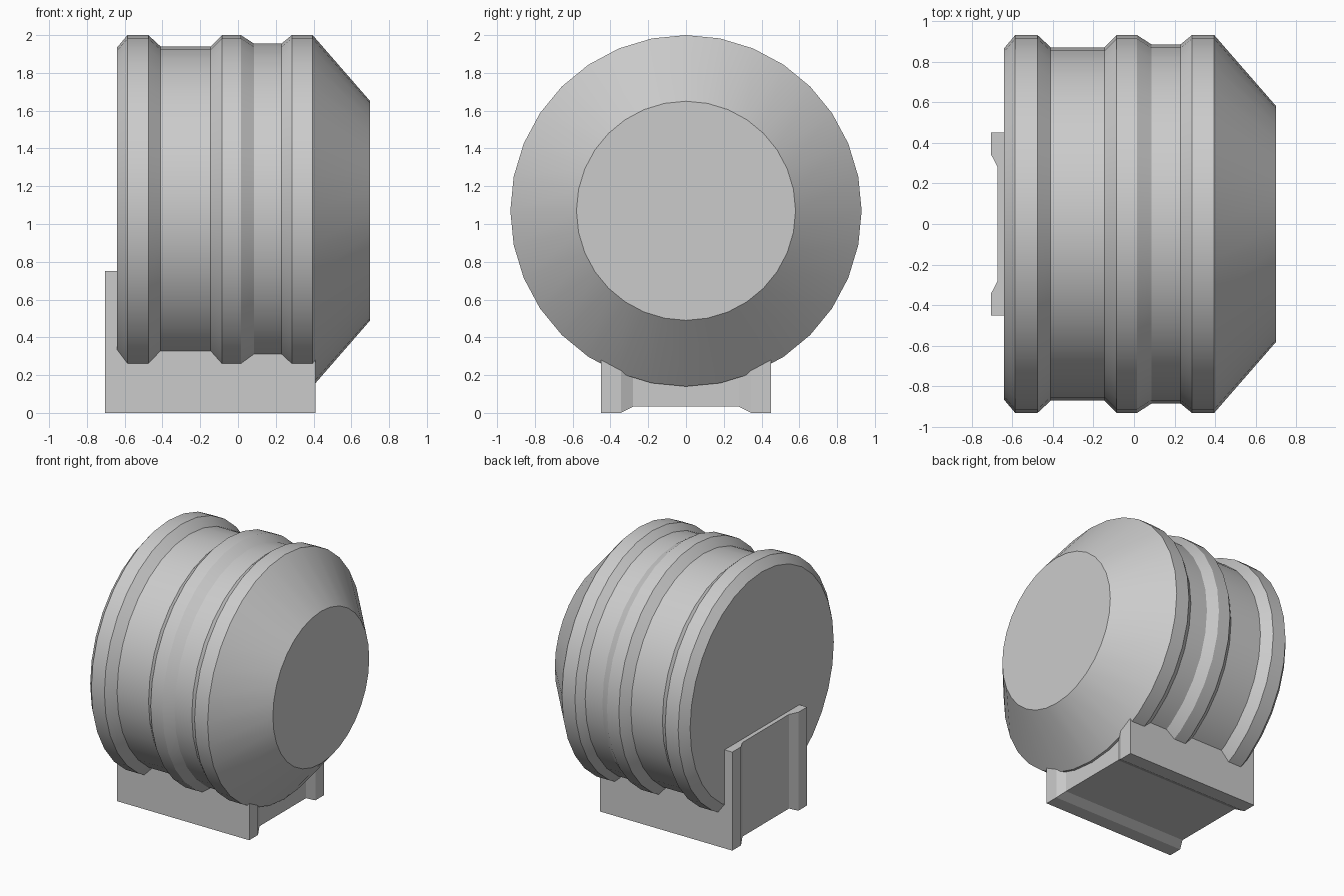
import bpy
import bmesh
from math import cos, sin, tau, radians

cube = bpy.data.objects.get("Cube")
if cube:
    bpy.data.objects.remove(cube, do_unlink=True)

GREY = (0.6, 0.6, 0.6, 1.0)
grey = bpy.data.materials.new("plain grey")
grey.use_nodes = True
grey.diffuse_color = GREY
grey.node_tree.nodes["Principled BSDF"].inputs["Base Color"].default_value = GREY


def loft(name, rings):
    """Skin a row of equal closed loops and cap both ends."""
    bm = bmesh.new()
    loops = [[bm.verts.new(p) for p in ring] for ring in rings]
    for a, b in zip(loops, loops[1:]):
        for i in range(len(a)):
            j = (i + 1) % len(a)
            bm.faces.new((a[i], a[j], b[j], b[i]))
    bm.faces.new(loops[0])
    bm.faces.new(loops[-1])
    bmesh.ops.recalc_face_normals(bm, faces=bm.faces)
    mesh = bpy.data.meshes.new(name)
    bm.to_mesh(mesh)
    bm.free()
    mesh.materials.append(grey)
    obj = bpy.data.objects.new(name, mesh)
    bpy.context.collection.objects.link(obj)
    return obj


# Drum: ribbed lathe shape lying along x, with a cone at its right end
AXIS_Z, SIDES = 1.07, 32
RIM, WAIST, NECK = 0.93, 0.87, 0.885
profile = [(-0.64, 0.865), (-0.585, RIM), (-0.475, RIM), (-0.41, WAIST),
           (-0.145, WAIST), (-0.085, RIM), (0.015, RIM), (0.085, NECK),
           (0.23, NECK), (0.285, RIM), (0.395, RIM), (0.70, 0.58)]
angles = [tau * i / SIDES for i in range(SIDES)]
drum = loft("drum", [[(x, r * sin(a), AXIS_Z + r * cos(a)) for a in angles]
                     for x, r in profile])
bpy.ops.object.select_all(action="DESELECT")
drum.select_set(True)
bpy.context.view_layer.objects.active = drum
bpy.ops.object.shade_smooth_by_angle(angle=radians(30))


# Stand: L-shaped cradle, recessed along the middle of its outer faces
def stand_ring(y, inset):
    back, front, base = -0.705 + inset, 0.41 - inset, inset
    outline = [(back, base), (front, base), (front, 0.4),
               (-0.64, 0.4), (-0.64, 0.75), (back, 0.75)]
    return [(x, y, z) for x, z in outline]


half = [(0.45, 0), (0.345, 0), (0.28, 0.033)]
stations = [(-y, d) for y, d in half] + half[::-1]
loft("stand", [stand_ring(y, d) for y, d in stations])
